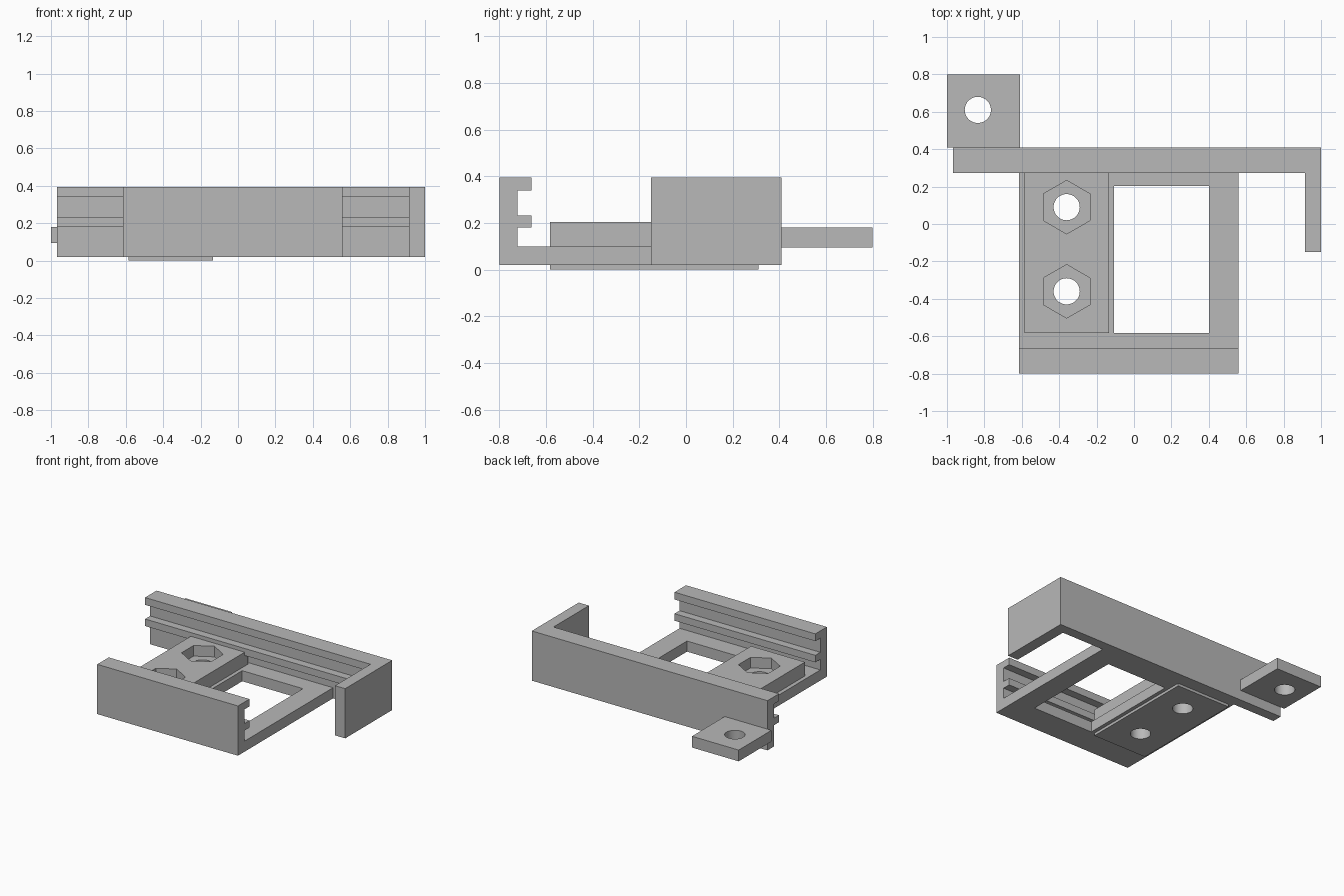
import bpy
import bmesh
import math
from mathutils import Matrix

cube = bpy.data.objects.get("Cube")
if cube:
    bpy.data.objects.remove(cube, do_unlink=True)

GREY = (0.48, 0.48, 0.48, 1)
plastic = bpy.data.materials.new("grey plastic")
plastic.use_nodes = True
plastic.diffuse_color = GREY
plastic.node_tree.nodes["Principled BSDF"].inputs["Base Color"].default_value = GREY


def finish(name, bm):
    bmesh.ops.recalc_face_normals(bm, faces=bm.faces)
    mesh = bpy.data.meshes.new(name)
    bm.to_mesh(mesh)
    bm.free()
    mesh.materials.append(plastic)
    obj = bpy.data.objects.new(name, mesh)
    bpy.context.collection.objects.link(obj)
    return obj


def box(name, x, y, z):
    bm = bmesh.new()
    size = Matrix.Diagonal((x[1] - x[0], y[1] - y[0], z[1] - z[0], 1))
    centre = Matrix.Translation((sum(x) / 2, sum(y) / 2, sum(z) / 2))
    bmesh.ops.create_cube(bm, size=1, matrix=centre @ size)
    return finish(name, bm)


def prism(name, sides, radius, x, y, z):
    bm = bmesh.new()
    bmesh.ops.create_cone(bm, cap_ends=True, segments=sides, radius1=radius,
                          radius2=radius, depth=z[1] - z[0],
                          matrix=Matrix.Translation((x, y, sum(z) / 2)))
    return finish(name, bm)


def rail(name, x, outer, inward):
    """Extrude a two-lipped wall section along x; inward is +1 or -1 in y."""
    wall, lip = outer + inward * 0.077, outer + inward * 0.137
    section = [(outer, BOTTOM), (wall, BOTTOM), (wall, 0.18), (lip, 0.18),
               (lip, 0.233), (wall, 0.233), (wall, 0.34), (lip, 0.34),
               (lip, TOP), (outer, TOP)]
    bm = bmesh.new()
    face = bm.faces.new([bm.verts.new((x[0], y, z)) for y, z in section])
    moved = bmesh.ops.extrude_face_region(bm, geom=[face], use_keep_orig=True)["geom"]
    verts = [v for v in moved if isinstance(v, bmesh.types.BMVert)]
    bmesh.ops.translate(bm, verts=verts, vec=(x[1] - x[0], 0, 0))
    return finish(name, bm)


def cut(obj, cutter):
    mod = obj.modifiers.new("cut", 'BOOLEAN')
    mod.operation = 'DIFFERENCE'
    mod.solver = 'EXACT'
    mod.object = cutter
    bpy.context.view_layer.update()
    with bpy.context.temp_override(object=obj, active_object=obj):
        bpy.ops.object.modifier_apply(modifier=mod.name)
    bpy.data.objects.remove(cutter, do_unlink=True)


BOTTOM, FLOOR, TOP = 0.02, 0.10, 0.395
FRAME_X = (-0.615, 0.56)
HOLE_R = 0.07

# Lipped walls at front and back
rail("front_rail", FRAME_X, -0.8, 1)
rail("back_rail", (-0.967, 0.915), 0.41, -1)

# Return arm on the left end of the back rail
box("side_arm", (0.915, 1.0), (-0.15, 0.41), (BOTTOM, TOP))

# Base frame with its rectangular window
base = box("base_frame", FRAME_X, (-0.723, 0.333), (BOTTOM, FLOOR))
cut(base, box("window_cutter", (-0.107, 0.4), (-0.583, 0.203), (-0.1, 0.3)))

# Raised pad with two hexagonal nut pockets and bolt holes
pad = box("nut_pad", (-0.585, -0.135), (-0.583, 0.31), (0, 0.205))
for y in (0.09, -0.36):
    cut(pad, prism("pocket_cutter", 6, 0.143, -0.36, y, (0.125, 0.3)))
    for part in (pad, base):
        cut(part, prism("bolt_cutter", 48, HOLE_R, -0.36, y, (-0.1, 0.3)))

# Mounting tab behind the back rail
tab = box("mounting_tab", (-1.0, -0.61), (0.41, 0.8), (0.095, 0.18))
cut(tab, prism("tab_cutter", 48, HOLE_R, -0.835, 0.61, (0, 0.3)))

# Rounded hole walls, crisp edges elsewhere
for obj in (base, pad, tab):
    with bpy.context.temp_override(object=obj, active_object=obj,
                                   selected_objects=[obj],
                                   selected_editable_objects=[obj]):
        bpy.ops.object.shade_smooth_by_angle(angle=math.radians(30))
